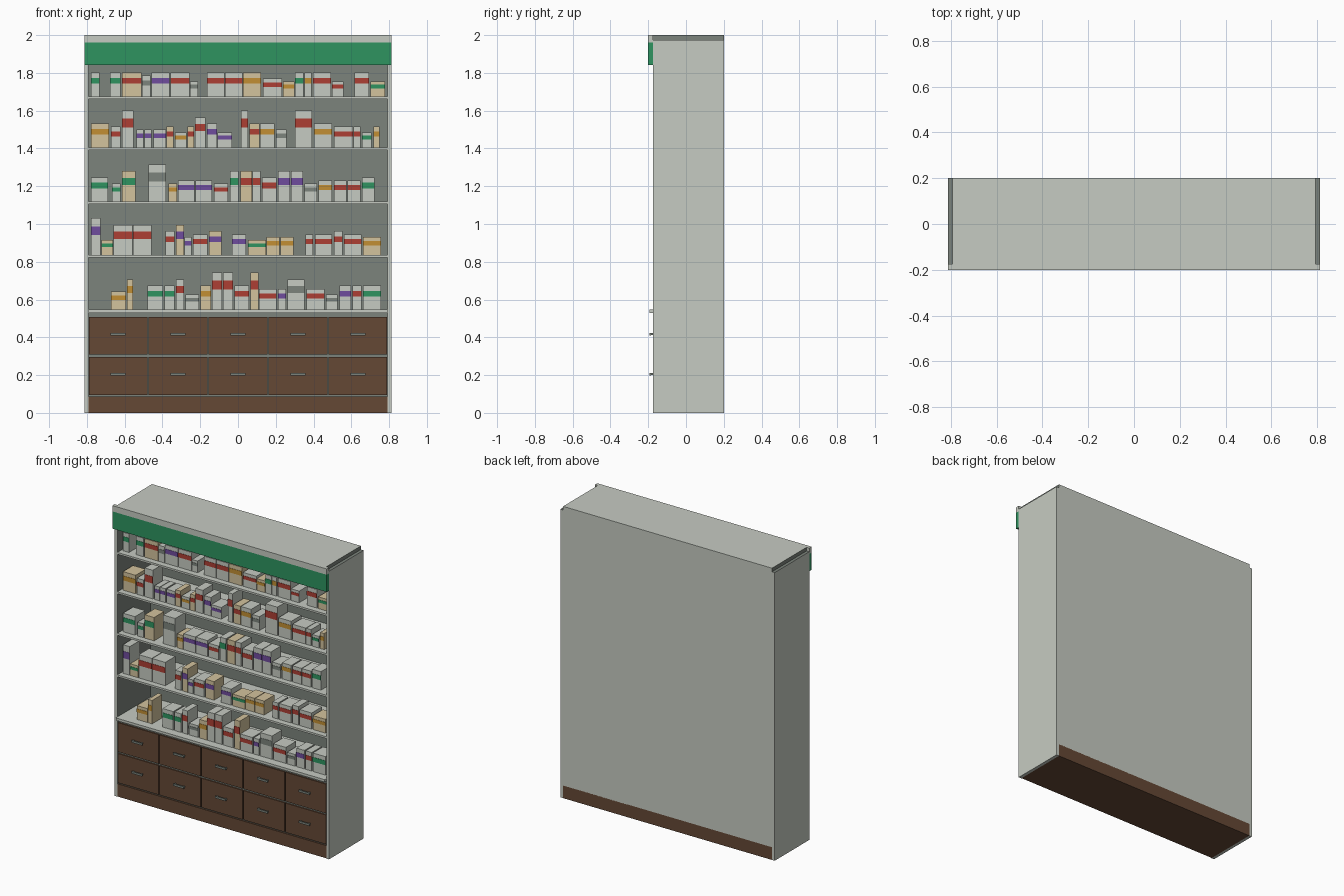
import bpy, bmesh

if "Cube" in bpy.data.objects:
    bpy.data.objects.remove(bpy.data.objects["Cube"])


def lin(c):
    return c / 12.92 if c <= 0.04045 else ((c + 0.055) / 1.055) ** 2.4


def material(name, hexa):
    m = bpy.data.materials.new(name)
    m.diffuse_color = [lin(int(hexa[i:i + 2], 16) / 255) for i in (0, 2, 4)] + [1]
    m.use_nodes = True
    m.node_tree.nodes["Principled BSDF"].inputs["Base Color"].default_value = m.diffuse_color
    return m


LIGHT = material("pale_grey", "C6CBC2")
DARK = material("lining_grey", "7C847C")
GREEN = material("green", "2E9460")
RED = material("red", "AE3E33")
OCHRE = material("ochre", "C28F33")
PURPLE = material("purple", "6F4C9E")
TAN = material("tan", "D3C39D")
BROWN = material("brown", "654835")
BANDS = {"G": GREEN, "R": RED, "O": OCHRE, "P": PURPLE, "S": DARK}


def add_box(bm, x, y, z):
    """Add a box given its (min, max) range on each axis."""
    v = [bm.verts.new((a, b, c)) for c in z for b in y for a in x]
    for f in ((0, 2, 3, 1), (4, 5, 7, 6), (0, 1, 5, 4),
              (2, 6, 7, 3), (0, 4, 6, 2), (1, 3, 7, 5)):
        bm.faces.new([v[i] for i in f])


def finish(name, bm, mats, rule=None):
    me = bpy.data.meshes.new(name)
    bm.normal_update()
    if rule:
        for f in bm.faces:
            f.material_index = int(rule(f.normal))
    bm.to_mesh(me)
    bm.free()
    for m in mats:
        me.materials.append(m)
    ob = bpy.data.objects.new(name, me)
    bpy.context.collection.objects.link(ob)
    return ob


def box(name, x, y, z, mats, rule=None):
    bm = bmesh.new()
    add_box(bm, x, y, z)
    return finish(name, bm, mats, rule)


# Case: side panels, back, top, cornice and green header
IN, OUT, FRONT, BACK = 0.792, 0.813, -0.175, 0.2
for label, s in (("left", -1), ("right", 1)):
    box(label + "_side_panel", sorted((s * IN, s * OUT)), (FRONT, BACK), (0, 1.975),
        [LIGHT, DARK], lambda n: n.x * s < -0.5 or n.z > 0.5)
box("back_panel", (-IN, IN), (0.185, BACK), (0.085, 1.975),
    [LIGHT, DARK], lambda n: n.y < -0.5)
box("top_panel", (-IN, IN), (FRONT, BACK), (1.975, 2),
    [LIGHT, DARK], lambda n: abs(n.x) > 0.5 or n.z < -0.5)
box("cornice", (-OUT, OUT), (-0.2, FRONT), (1.96, 2), [LIGHT])
box("header_board", (-OUT, OUT), (-0.2, FRONT), (1.842, 1.96), [GREEN])

# Base: plinth, drawer carcase and counter
box("plinth", (-IN, IN), (-0.172, BACK), (0, 0.087), [BROWN])
box("drawer_carcase", (-IN, IN), (-0.163, 0.185), (0.087, 0.53), [DARK])
box("counter", (-IN, IN), (-0.192, 0.185), (0.53, 0.547), [LIGHT])

# Drawers with bar handles
fronts, handles = bmesh.new(), bmesh.new()
for z0 in (0.096, 0.308):
    for i in range(5):
        cx, cz = (i - 2) * 0.3175, z0 + 0.1
        add_box(fronts, (cx - 0.155, cx + 0.155), (-0.173, -0.163), (z0, z0 + 0.2))
        add_box(handles, (cx - 0.04, cx + 0.04), (-0.192, -0.184), (cz + 0.002, cz + 0.016))
        for e in (-0.036, 0.03):
            add_box(handles, (cx + e, cx + e + 0.006), (-0.184, -0.173),
                    (cz + 0.004, cz + 0.014))
finish("drawer_fronts", fronts, [BROWN])
finish("drawer_handles", handles, [DARK])

# Shelves
for z in (0.835, 1.12, 1.405, 1.675):
    box("shelf", (-IN, IN), (FRONT, 0.185), (z - 0.013, z), [LIGHT])


def stock(z, runs):
    """Fill a shelf with cartons: start, end, height (cm) and one letter per
    carton for its band; a lower-case letter means a tan carton."""
    cartons = {"pale": bmesh.new(), "tan": bmesh.new()}
    labels = {k: bmesh.new() for k in BANDS}
    y = -0.135
    for a, b, h, codes in runs:
        w, h = (b - a) / len(codes) / 100, h / 100
        for i, c in enumerate(codes):
            x = (a / 100 + i * w + 0.002, a / 100 + (i + 1) * w - 0.002)
            add_box(cartons["tan" if c.islower() else "pale"], x, (y, y + 0.11), (z, z + h))
            add_box(labels[c.upper()], x, (y - 0.002, y), (z + 0.54 * h, z + 0.78 * h))
    finish("pale_cartons", cartons["pale"], [LIGHT])
    finish("tan_cartons", cartons["tan"], [TAN])
    for k, bm in labels.items():
        finish("carton_bands", bm, [BANDS[k]])


# Stock, from the top shelf down
stock(1.675, [
    (-78, -73, 12.7, "G"), (-68, -62, 12.7, "G"), (-61.5, -51, 12.7, "r"),
    (-51, -46, 11, "S"), (-46, -36, 12.7, "P"), (-36, -25.5, 12.7, "R"),
    (-25.5, -21, 8, "S"), (-16.5, 2.5, 12.7, "RR"), (2.5, 12.5, 12.7, "o"),
    (13, 23.5, 9.5, "R"), (23.5, 30, 8, "o"), (30, 35, 12.7, "G"),
    (35, 39, 12.7, "O"), (39.5, 49.5, 12.7, "R"), (49.5, 56, 8, "R"),
    (61.5, 69.5, 12.7, "R"), (70, 78, 8, "g")])
stock(1.405, [
    (-78, -68, 12.7, "o"), (-67.5, -62, 11, "R"), (-61.5, -55, 19.6, "R"),
    (-54, -45.5, 9.5, "PP"), (-45, -38, 9.5, "P"), (-38, -34, 11, "r"),
    (-33.5, -27, 8, "O"), (-27, -23, 11, "r"), (-23, -17, 16, "R"),
    (-16.5, -11, 12.7, "P"), (-11, -3, 8, "P"), (1.5, 5.5, 19.6, "R"),
    (6, 11.5, 12.7, "r"), (11.5, 19.5, 12.7, "O"), (20, 26, 9.5, "S"),
    (30, 39.5, 19.6, "R"), (40, 50, 12.7, "O"), (50.5, 61, 11, "R"),
    (61, 65, 11, "R"), (65.5, 71, 8, "G"), (71.5, 75, 11, "o")])
stock(1.12, [
    (-78, -68.5, 12.7, "G"), (-67, -62, 9.5, "G"), (-61.5, -54, 16, "g"),
    (-47.5, -38, 19.6, "S"), (-37, -32, 9.5, "o"), (-32, -13.5, 11, "PP"),
    (-13, -5, 9.5, "R"), (-4.5, 0.5, 16, "G"), (1, 7.5, 16, "r"),
    (7.5, 12, 16, "R"), (12.5, 20.5, 12.7, "R"), (21, 34.5, 16, "PP"),
    (35, 42, 9.5, "S"), (42.5, 50, 11, "O"), (50.5, 65, 11, "RR"),
    (65.5, 72.5, 12.7, "G")])
stock(0.835, [
    (-78, -72.5, 19.6, "P"), (-72.5, -66, 8, "g"), (-66, -45.5, 16, "RR"),
    (-38.5, -33.5, 12.7, "R"), (-33, -28.5, 16, "p"), (-28.5, -24.5, 9.5, "P"),
    (-24, -16, 11, "R"), (-15.5, -8.5, 12.7, "p"), (-3.5, 4.5, 11, "P"),
    (5, 15, 8, "g"), (15, 29.5, 9.5, "oo"), (35.5, 40, 11, "R"),
    (40.5, 50, 11, "R"), (50.5, 55.5, 12.7, "R"), (56, 65.5, 11, "R"),
    (66, 76, 9.5, "o")])
stock(0.547, [
    (-67.5, -59, 9.5, "o"), (-59, -55.5, 16, "o"), (-48, -39.5, 12.7, "G"),
    (-39, -33.5, 12.7, "G"), (-33, -28.5, 16, "R"), (-28, -20.5, 8, "S"),
    (-20, -14, 12.7, "o"), (-14, -2.5, 19.6, "RR"), (-2, 6, 12.7, "R"),
    (6.5, 11, 19.6, "r"), (11, 20.5, 11, "R"), (21, 25.5, 11, "P"),
    (26, 35.5, 16, "S"), (36, 46, 11, "R"), (46.5, 53, 8, "S"),
    (53.5, 60, 12.7, "P"), (60.5, 65.5, 12.7, "R"), (66, 76, 12.7, "G")])
